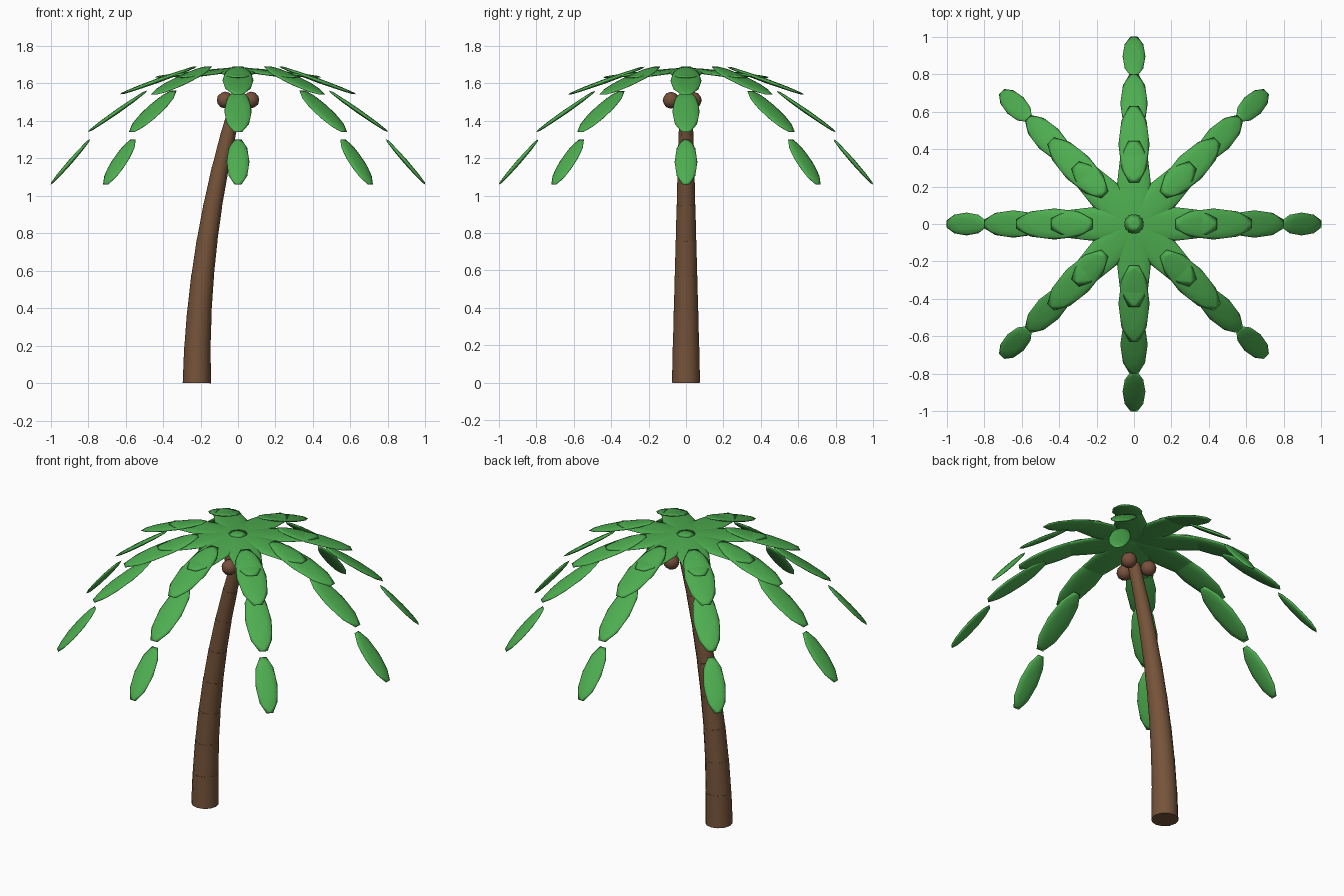
import bpy, math
from mathutils import Matrix, Vector

if "Cube" in bpy.data.objects:
    bpy.data.objects.remove(bpy.data.objects["Cube"])


def material(name, color):
    m = bpy.data.materials.new(name)
    m.diffuse_color = (*color, 1)
    m.use_nodes = True
    m.node_tree.nodes["Principled BSDF"].inputs["Base Color"].default_value = m.diffuse_color
    return m


GREEN = material("leaf green", (0.075, 0.42, 0.08))
BROWN = material("trunk brown", (0.18, 0.088, 0.042))
NUT = material("coconut brown", (0.18, 0.08, 0.045))


def finish(name, mat, angle=35):
    ob = bpy.context.object
    ob.name = name
    ob.data.materials.append(mat)
    bpy.ops.object.shade_smooth_by_angle(angle=math.radians(angle))
    return ob


# Trunk: tapered cylinder sections along a gently bending path
SECTIONS, HEIGHT = 8, 1.52


def trunk_point(t):
    return Vector((-0.22 + 0.22 * t * t, 0, HEIGHT * t))


def trunk_radius(t):
    return 0.075 - 0.041 * t


for i in range(SECTIONS):
    t0, t1 = i / SECTIONS, (i + 1) / SECTIONS
    a, b = trunk_point(t0), trunk_point(t1)
    axis = b - a
    bpy.ops.mesh.primitive_cone_add(
        vertices=12, radius1=trunk_radius(t0), radius2=trunk_radius(t1) + 0.001,
        depth=axis.length + (0.006 if i else 0), location=(a + b) / 2,
        rotation=axis.to_track_quat('Z', 'Y').to_euler())
    finish(f"trunk_section_{i + 1}", BROWN)

# Coconuts: three around the top of the trunk
for i in range(3):
    a = math.radians(30 + 120 * i)
    bpy.ops.mesh.primitive_ico_sphere_add(
        subdivisions=2, radius=0.045,
        location=(0.08 * math.cos(a), 0.08 * math.sin(a), 1.51))
    finish(f"coconut_{i + 1}", NUT, 50)

# Fronds: eight arching rows of four flattened leaf blades
# (distance out, height, droop angle, half length, half width)
BLADES = [
    (0.200, 1.657, 6, 0.258, 0.092),
    (0.425, 1.615, 20, 0.229, 0.083),
    (0.643, 1.450, 35, 0.202, 0.073),
    (0.895, 1.180, 49, 0.168, 0.061),
]
for k in range(8):
    turn = Matrix.Rotation(math.radians(45 * k), 4, 'Z')
    for j, (x, z, droop, half_len, half_wid) in enumerate(BLADES):
        bpy.ops.mesh.primitive_ico_sphere_add(subdivisions=2, radius=1)
        ob = finish(f"frond_{k + 1}_blade_{j + 1}", GREEN)
        ob.data.transform(
            turn @ Matrix.Translation((x, 0, z))
            @ Matrix.Rotation(math.radians(droop), 4, 'Y')
            @ Matrix.Diagonal((half_len, half_wid, 0.012, 1)))
